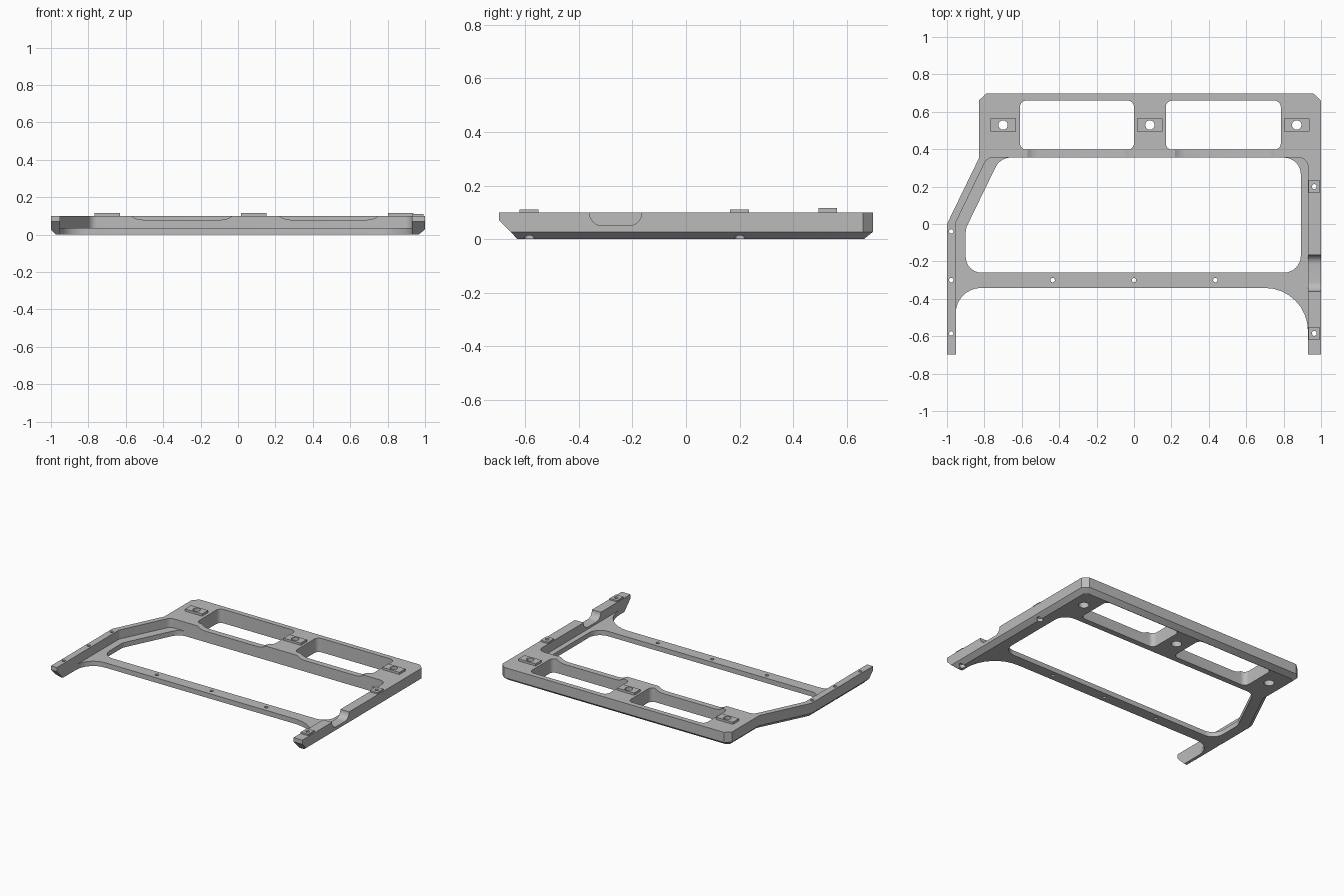
import bpy, bmesh, math
from mathutils import Vector

if "Cube" in bpy.data.objects:
    bpy.data.objects.remove(bpy.data.objects["Cube"])

grey = bpy.data.materials.new("satin grey")
grey.diffuse_color = (0.5, 0.5, 0.5, 1)
grey.use_nodes = True
grey.node_tree.nodes["Principled BSDF"].inputs["Base Color"].default_value = grey.diffuse_color


def rounded(pts, seg=8):
    """Turn (x, y, radius) corners into a filleted outline."""
    out = []
    for i, (x, y, r) in enumerate(pts):
        p = Vector((x, y))
        if r == 0:
            out.append(p)
            continue
        a = (Vector(pts[i - 1][:2]) - p).normalized()
        b = (Vector(pts[(i + 1) % len(pts)][:2]) - p).normalized()
        half = a.angle(b) / 2
        c = p + (a + b).normalized() * (r / math.sin(half))
        t = r / math.tan(half)
        v0, v1 = p + a * t - c, p + b * t - c
        sweep = v1.angle_signed(v0)
        a0 = math.atan2(v0.y, v0.x)
        for k in range(seg + 1):
            ang = a0 + sweep * k / seg
            out.append(c + Vector((math.cos(ang), math.sin(ang))) * r)
    return out


def loft(name, rings):
    """Closed solid through matching 3D rings."""
    bm = bmesh.new()
    rows = [[bm.verts.new(p) for p in ring] for ring in rings]
    n = len(rows[0])
    for lo, hi in zip(rows, rows[1:]):
        for i in range(n):
            bm.faces.new((lo[i], lo[(i + 1) % n], hi[(i + 1) % n], hi[i]))
    bm.faces.new(rows[0])
    bm.faces.new(rows[-1])
    bmesh.ops.recalc_face_normals(bm, faces=bm.faces)
    mesh = bpy.data.meshes.new(name)
    bm.to_mesh(mesh)
    bm.free()
    mesh.materials.append(grey)
    ob = bpy.data.objects.new(name, mesh)
    bpy.context.collection.objects.link(ob)
    return ob


def prism(name, pts, lo, hi, axis="z"):
    """Extrude a 2D outline along an axis."""
    place = {"z": lambda p, t: (p[0], p[1], t),
             "y": lambda p, t: (p[0], t, p[1]),
             "x": lambda p, t: (t, p[0], p[1])}[axis]
    return loft(name, [[place(p, t) for p in pts] for t in (lo, hi)])


def box(x0, x1, y0, y1, r=0):
    return rounded([(x0, y0, r), (x1, y0, r), (x1, y1, r), (x0, y1, r)])


def disc(x, y, r, n=24):
    return [(x + r * math.cos(2 * math.pi * k / n),
             y + r * math.sin(2 * math.pi * k / n)) for k in range(n)]


def combine(ob, tool, op):
    mod = ob.modifiers.new("bool", "BOOLEAN")
    mod.object, mod.operation, mod.solver = tool, op, "EXACT"
    bpy.context.view_layer.objects.active = ob
    bpy.ops.object.modifier_apply(modifier=mod.name)
    bpy.data.objects.remove(tool)


# Solid blank with a chamfered lower edge
outer = [(-1, -.697), (1, -.697), (1, .66), (.96, .697),
         (-.79, .697), (-.83, .66), (-.83, .35), (-1, 0)]
inner = [(-.975, -.697), (.966, -.697), (.966, .645), (.945, .663),
         (-.775, .663), (-.802, .645), (-.802, .344), (-.975, -.006)]
frame = loft("frame", [[(x, y, 0) for x, y in inner],
                       [(x, y, .027) for x, y in outer],
                       [(x, y, .1) for x, y in outer]])


def cut(pts, lo, hi, axis="z"):
    combine(frame, prism("cutter", pts, lo, hi, axis), "DIFFERENCE")


# Recess that leaves side walls above the thin base plate
cut(rounded([(-.953, -.9, 0), (.93, -.9, 0), (.93, .355, .05),
             (-.785, .355, .05), (-.953, .008, .03)]), .035, .3)
# Main opening in the base plate
cut(rounded([(-.9, -.26, .085), (.892, -.26, .09), (.892, .355, .09),
             (-.715, .355, .09), (-.9, -.025, .1)]), -.1, .3)
# Front opening between the legs, with gusset curves
cut(rounded([(-.953, -.9, 0), (.93, -.9, 0), (.93, -.342, .23),
             (-.953, -.342, .135)]), -.1, .3)
# Rear windows
for x0, x1 in ((-.61, 0), (.17, .785)):
    cut(box(x0, x1, .397, .66, .035), -.1, .3)
# Shallow dips in the bar in front of the windows
for x0, x1 in ((-.57, -.03), (.22, .75)):
    cut([(x0, .2), (x0, .1), (x0 + .015, .09), (x0 + .035, .082), (x0 + .06, .079),
         (x1 - .06, .079), (x1 - .035, .082), (x1 - .015, .09), (x1, .1), (x1, .2)],
        .3, .41, "y")
# Rounded notch in the right wall
cut(rounded([(-.36, .2, 0), (-.36, .05, .049), (-.165, .05, .049), (-.165, .2, 0)]),
    .8, 1.1, "x")
# Sloped undersides of the leg tips
cut([(-.8, -.1), (-.533, -.1), (-.628, 0), (-.697, .07), (-.8, .175)], -1.2, 1.2, "x")

# Large rear pads with through holes and counterbores
for x in (-.7, .085, .87):
    pad = prism("rear_pad", box(x - .068, x + .068, .495, .563), .09, .116)
    combine(frame, pad, "UNION")
    cut(disc(x, .529, .025), -.1, .3)
    cut(disc(x, .529, .034), -.1, .04)
# Small side pads with screw holes
for y in (.2, -.585):
    pad = prism("side_pad", box(.933, .993, y - .035, y + .035), .09, .111)
    combine(frame, pad, "UNION")
    cut(disc(.964, y, .013), -.1, .3)
    cut(disc(.964, y, .02), -.1, .024)
# Small screw holes in the left wall and the crossbar
for x, y in ((-.977, -.04), (-.977, -.3), (-.977, -.585),
             (-.435, -.3), (0, -.3), (.435, -.3)):
    cut(disc(x, y, .012, 16), -.1, .3)

# Smooth the curves, keep crisp edges
frame.select_set(True)
bpy.context.view_layer.objects.active = frame
bpy.ops.object.shade_smooth_by_angle(angle=math.radians(30))
